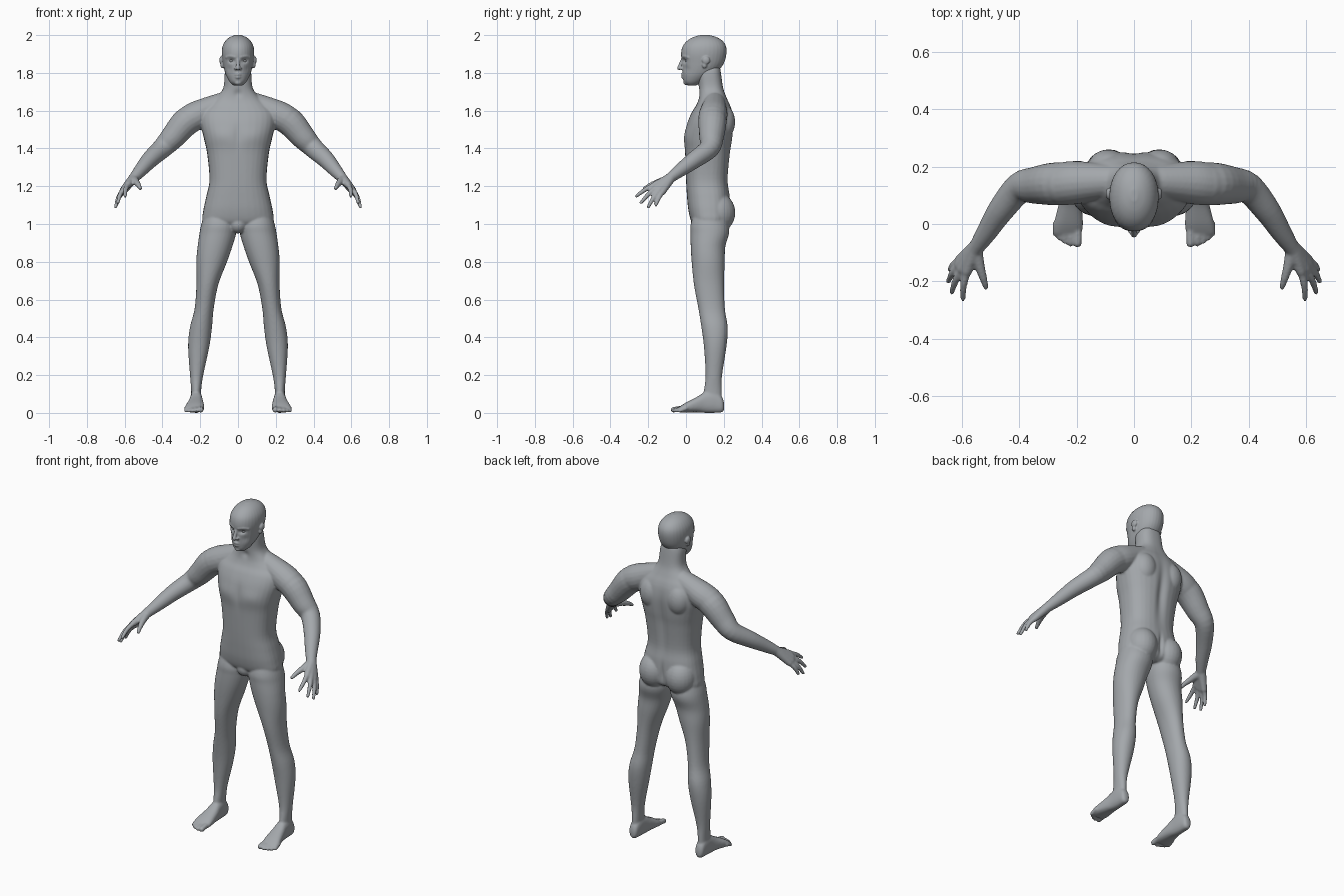
import bpy, bmesh, math
from mathutils import Vector, Matrix

skin = bpy.data.materials.new("grey_skin")
skin.diffuse_color = (0.37, 0.39, 0.41, 1)


def spline(pts, n=5):
    """Catmull-Rom through tuples of any length."""
    out = []
    for i in range(len(pts) - 1):
        a, b, c, d = pts[max(i - 1, 0)], pts[i], pts[i + 1], pts[min(i + 2, len(pts) - 1)]
        for k in range(n):
            t = k / n
            out.append([0.5 * (2 * q + (r - p) * t + (2 * p - 5 * q + 4 * r - s) * t * t
                               + (3 * q - p - 3 * r + s) * t ** 3)
                        for p, q, r, s in zip(a, b, c, d)])
    return out + [list(pts[-1])]


def oval(power, n=32):
    """Unit superellipse outline."""
    for i in range(n):
        c, s = math.cos(2 * math.pi * i / n), math.sin(2 * math.pi * i / n)
        yield (math.copysign(abs(c) ** (2 / power), c), math.copysign(abs(s) ** (2 / power), s))


def loft(bm, rings):
    rows = [[bm.verts.new(p) for p in ring] for ring in rings]
    n = len(rows[0])
    for a, b in zip(rows, rows[1:]):
        for i in range(n):
            bm.faces.new((a[i], a[(i + 1) % n], b[(i + 1) % n], b[i]))
    bm.faces.new(rows[0][::-1])
    bm.faces.new(rows[-1])


def upright(bm, sections, power=2.0, side=1):
    """Loft of horizontal rings: z, x0, x1, y0, y1."""
    loft(bm, [[(side * ((x0 + x1) / 2 + (x1 - x0) / 2 * u), (y0 + y1) / 2 + (y1 - y0) / 2 * v, z)
               for u, v in oval(power)] for z, x0, x1, y0, y1 in spline(sections)])


def lengthwise(bm, sections, side=1):
    """Loft of rings across y: y, x0, x1, z0, z1."""
    loft(bm, [[(side * ((x0 + x1) / 2 + (x1 - x0) / 2 * u), y, (z0 + z1) / 2 + (z1 - z0) / 2 * v)
               for u, v in oval(2.4)] for y, x0, x1, z0, z1 in spline(sections)])


def ball(bm, c, r, side=1):
    bmesh.ops.create_uvsphere(bm, u_segments=24, v_segments=16, radius=1,
                              matrix=Matrix.Translation((c[0] * side, c[1], c[2])) @ Matrix.Diagonal((*r, 1)))


def tube(bm, pts, side=1):
    """Round limb through x, y, z, radius points, with rounded ends."""
    path = spline(pts, 4)
    cs = [Vector((p[0] * side, p[1], p[2])) for p in path]
    rings = []
    for i, c in enumerate(cs):
        d = cs[min(i + 1, len(cs) - 1)] - cs[max(i - 1, 0)]
        q = d.to_track_quat('Z', 'Y')
        rings.append([c + q @ Vector((u, v, 0)) * path[i][3] for u, v in oval(2, 20)])
    loft(bm, rings)
    for p in (pts[0], pts[-1]):
        ball(bm, p[:3], (p[3],) * 3, side)


def finish(name, bm, voxel, smooth, bumps):
    """Fuse the pieces into one skin, then press in or raise soft details."""
    bmesh.ops.recalc_face_normals(bm, faces=bm.faces)
    me = bpy.data.meshes.new(name)
    bm.to_mesh(me)
    bm.free()
    ob = bpy.data.objects.new(name, me)
    bpy.context.collection.objects.link(ob)
    m = ob.modifiers.new("fuse", 'REMESH')
    m.mode, m.voxel_size = 'VOXEL', voxel
    s = ob.modifiers.new("soften", 'SMOOTH')
    s.factor, s.iterations = 0.5, smooth
    fused = bpy.data.meshes.new_from_object(ob.evaluated_get(bpy.context.evaluated_depsgraph_get()))
    ob.modifiers.clear()
    ob.data = fused
    for v in fused.vertices:
        x, y, z = abs(v.co.x), v.co.y, v.co.z
        move = 0
        for (cx, cy, cz), (rx, ry, rz), dy in bumps:
            e = ((x - cx) / rx) ** 2 + ((y - cy) / ry) ** 2 + ((z - cz) / rz) ** 2
            if e < 9:
                move += dy * math.exp(-e)
        v.co.y += move
    fused.materials.clear()
    fused.materials.append(skin)
    for p in fused.polygons:
        p.material_index = 0
        p.use_smooth = True
    return ob


# Torso and neck
body = bmesh.new()
trunk = [(0.985, 0.12, 0.06, 0.19), (1.01, 0.185, 0.03, 0.225), (1.07, 0.184, 0.013, 0.235),
         (1.15, 0.167, 0.005, 0.232), (1.235, 0.151, 0, 0.222), (1.37, 0.163, -0.005, 0.234),
         (1.45, 0.18, -0.01, 0.246), (1.53, 0.198, 0.005, 0.252), (1.59, 0.195, 0.03, 0.246),
         (1.63, 0.16, 0.055, 0.234), (1.67, 0.115, 0.068, 0.215), (1.72, 0.078, 0.068, 0.197),
         (1.80, 0.07, 0.06, 0.185), (1.83, 0.06, 0.07, 0.18)]
upright(body, [(z, -w, w, a, b) for z, w, a, b in trunk], 2.5)
ball(body, (0, 0.075, 1.0), (0.05, 0.05, 0.05))

for s in (1, -1):
    # Shoulder slope, shoulder blade and buttock
    tube(body, [(0.03, 0.15, 1.645, 0.06), (0.09, 0.15, 1.634, 0.06), (0.2, 0.145, 1.583, 0.075),
                (0.25, 0.14, 1.558, 0.075)], s)
    ball(body, (0.09, 0.2, 1.54), (0.07, 0.06, 0.09), s)
    ball(body, (0.088, 0.168, 1.06), (0.088, 0.093, 0.105), s)
    # Arm
    tube(body, [(0.2, 0.14, 1.58, 0.07), (0.275, 0.14, 1.54, 0.075), (0.345, 0.135, 1.46, 0.065),
                (0.4, 0.125, 1.402, 0.054), (0.465, 0.048, 1.342, 0.046), (0.515, -0.03, 1.285, 0.036),
                (0.552, -0.085, 1.243, 0.027)], s)
    # Palm and fingers
    wrist = (0.552, -0.08, 1.245, 0.026)
    for base, tip in (((0.583, -0.165, 1.207), (0.597, -0.262, 1.148)),
                      ((0.6, -0.158, 1.192), (0.636, -0.238, 1.113)),
                      ((0.609, -0.143, 1.178), (0.648, -0.2, 1.09)),
                      ((0.608, -0.125, 1.17), (0.643, -0.16, 1.1))):
        mid = [(a + b) / 2 for a, b in zip(base, tip)]
        tube(body, [wrist, (*base, 0.018)], s)
        tube(body, [(*base, 0.0145), (mid[0] + 0.005, mid[1], mid[2] + 0.006, 0.0125), (*tip, 0.009)], s)
    tube(body, [(0.552, -0.095, 1.236, 0.024), (0.538, -0.15, 1.22, 0.0175),
                (0.526, -0.19, 1.205, 0.0135), (0.517, -0.22, 1.188, 0.01)], s)
    # Leg
    upright(body, [(1.08, 0.03, 0.17, 0.05, 0.2), (1.0, 0.008, 0.194, 0.025, 0.225),
                   (0.95, 0.01, 0.204, 0.024, 0.228), (0.88, 0.03, 0.214, 0.025, 0.208),
                   (0.8, 0.058, 0.221, 0.03, 0.205), (0.68, 0.104, 0.22, 0.042, 0.201),
                   (0.55, 0.129, 0.23, 0.066, 0.206), (0.45, 0.138, 0.255, 0.082, 0.221),
                   (0.35, 0.152, 0.264, 0.095, 0.214), (0.2, 0.184, 0.254, 0.104, 0.191),
                   (0.12, 0.195, 0.248, 0.095, 0.189), (0.05, 0.197, 0.248, 0.09, 0.19)], 2.1, s)
    # Foot and toes
    lengthwise(body, [(0.202, 0.21, 0.232, 0.018, 0.05), (0.19, 0.197, 0.247, 0.003, 0.085),
                      (0.15, 0.191, 0.252, 0, 0.12), (0.1, 0.187, 0.256, 0, 0.11),
                      (0.06, 0.182, 0.265, 0.003, 0.086), (0, 0.178, 0.28, 0.002, 0.055),
                      (-0.035, 0.183, 0.282, 0.002, 0.032)], s)
    for x, tip, r in ((0.197, -0.067, 0.015), (0.222, -0.068, 0.011), (0.242, -0.06, 0.0105),
                      (0.26, -0.048, 0.01), (0.275, -0.034, 0.01)):
        tube(body, [(x, 0, 0.024, r), (x, tip + 0.025, 0.021, r), (x, tip, r + 0.001, r)], s)

# Spine groove, cleft, chest line and chest muscles
finish("body", body, 0.006, 4, [
    ((0, 0.25, 1.4), (0.025, 0.08, 0.16), -0.014),
    ((0, 0.24, 1.07), (0.012, 0.08, 0.06), -0.012),
    ((0, -0.01, 1.47), (0.02, 0.06, 0.07), 0.006),
    ((0.09, 0, 1.47), (0.06, 0.06, 0.04), -0.005),
    ((0, 0.06, 1.69), (0.02, 0.03, 0.02), 0.008)])

# Head
head = bmesh.new()
skull = [(1.732, 0.022, 0.012, 0.05), (1.75, 0.042, -0.01, 0.085), (1.78, 0.06, -0.017, 0.13),
         (1.81, 0.071, -0.019, 0.17), (1.85, 0.08, -0.021, 0.2), (1.9, 0.086, -0.026, 0.214),
         (1.94, 0.082, -0.018, 0.212), (1.97, 0.066, 0.006, 0.193), (1.99, 0.042, 0.04, 0.16),
         (2.001, 0.012, 0.08, 0.12)]
upright(head, [(z, -w, w, a, b) for z, w, a, b in skull], 2.1)
# Nose and lips
tube(head, [(0, -0.017, 1.875, 0.008), (0, -0.028, 1.848, 0.009), (0, -0.036, 1.826, 0.0115)])
tube(head, [(-0.022, -0.006, 1.789, 0.006), (0, -0.019, 1.792, 0.0075), (0.022, -0.006, 1.789, 0.006)])
tube(head, [(-0.019, -0.006, 1.779, 0.006), (0, -0.017, 1.777, 0.0075), (0.019, -0.006, 1.779, 0.006)])
ball(head, (0, 0.002, 1.749), (0.02, 0.016, 0.014))
for s in (1, -1):
    # Nostril, brow and ear
    ball(head, (0.012, -0.024, 1.823), (0.009, 0.011, 0.008), s)
    tube(head, [(0.015, -0.017, 1.884, 0.009), (0.04, -0.006, 1.889, 0.009),
                (0.06, 0.014, 1.882, 0.008)], s)
    ball(head, (0.087, 0.106, 1.866), (0.012, 0.021, 0.022), s)
    ball(head, (0.083, 0.098, 1.842), (0.01, 0.013, 0.018), s)
finish("head", head, 0.004, 3, [
    ((0.034, -0.015, 1.864), (0.016, 0.04, 0.011), 0.014),
    ((0.05, -0.01, 1.82), (0.016, 0.04, 0.018), 0.005)])

# Eyes
eyes = bmesh.new()
for s in (1, -1):
    ball(eyes, (0.034, 0.009, 1.864), (0.013, 0.013, 0.009), s)
me = bpy.data.meshes.new("eyes")
eyes.to_mesh(me)
eyes.free()
me.materials.append(skin)
for p in me.polygons:
    p.use_smooth = True
bpy.context.collection.objects.link(bpy.data.objects.new("eyes", me))
